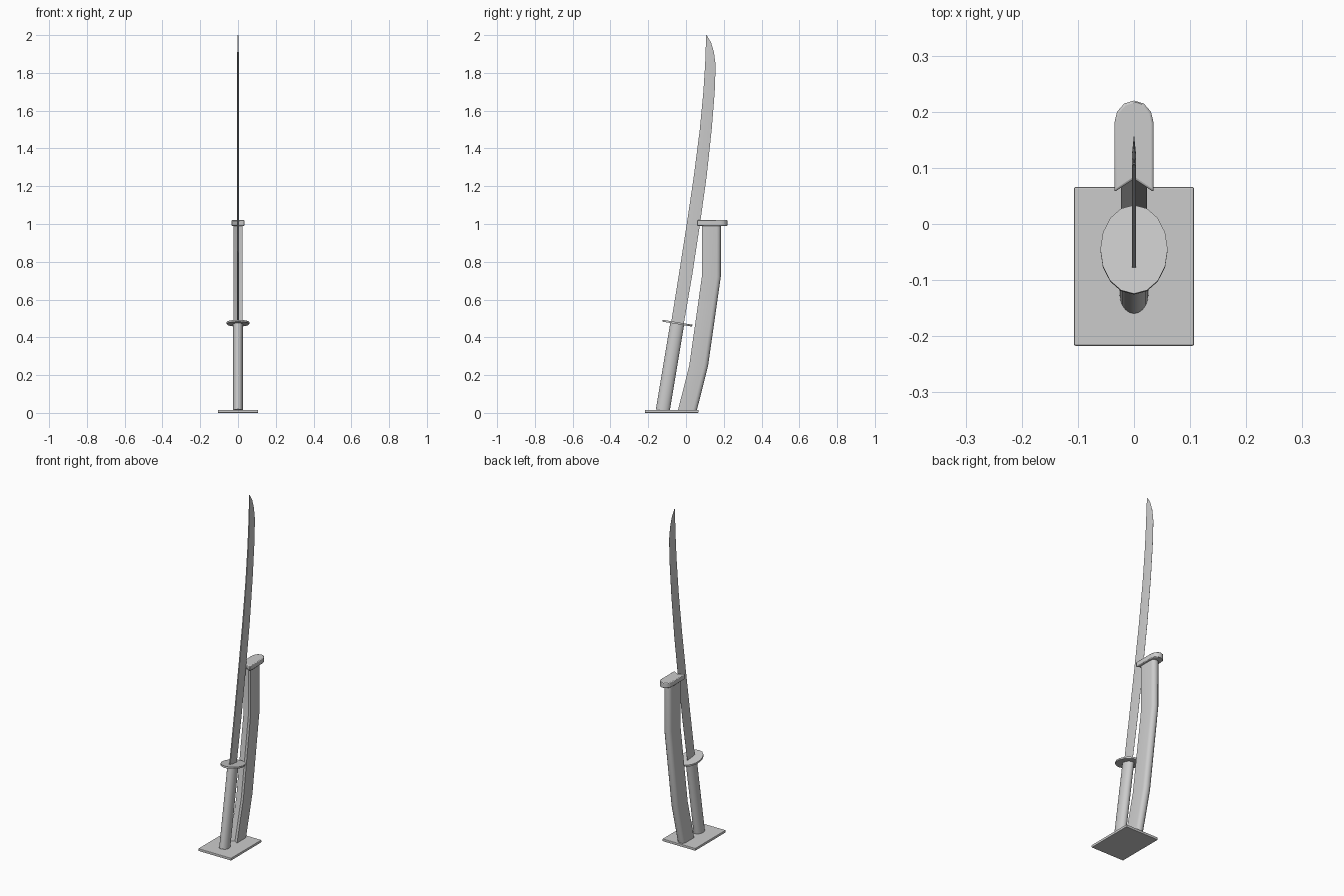
import bpy, bmesh, math
from mathutils import Vector

if "Cube" in bpy.data.objects:
    bpy.data.objects.remove(bpy.data.objects["Cube"])


def loft(name, rings, smooth=False):
    """Skin a list of equal-sized closed rings and cap both ends."""
    bm = bmesh.new()
    loops = [[bm.verts.new(p) for p in r] for r in rings]
    n = len(loops[0])
    for a, b in zip(loops, loops[1:]):
        for i in range(n):
            j = (i + 1) % n
            bm.faces.new((a[i], a[j], b[j], b[i]))
    bm.faces.new(loops[0][::-1])
    bm.faces.new(loops[-1])
    bmesh.ops.triangulate(bm, faces=[f for f in bm.faces if len(f.verts) > 4])
    bmesh.ops.recalc_face_normals(bm, faces=bm.faces)
    me = bpy.data.meshes.new(name)
    bm.to_mesh(me)
    bm.free()
    ob = bpy.data.objects.new(name, me)
    bpy.context.collection.objects.link(ob)
    if smooth:
        bpy.ops.object.select_all(action='DESELECT')
        ob.select_set(True)
        bpy.context.view_layer.objects.active = ob
        bpy.ops.object.shade_smooth_by_angle(angle=math.radians(35))
    return ob


def bevel(ob, width):
    m = ob.modifiers.new("bevel", 'BEVEL')
    m.width = width
    m.segments = 2
    m.limit_method = 'ANGLE'
    m.angle_limit = math.radians(50)


def rect(x, y0, y1, z):
    return [(-x, y0, z), (x, y0, z), (x, y1, z), (-x, y1, z)]


# Base plate
base = loft("base_plate", [rect(0.107, -0.217, 0.066, z) for z in (0, 0.015)])
bevel(base, 0.003)


# Rest section: V-notched front, straight sides, rounded back
def notched(hw, y0, y1, notch, round_depth, z):
    ys = y1 - round_depth
    pts = [(0, y0 + notch, z), (hw, y0, z)]
    for i in range(7):
        a = math.pi * i / 6
        pts.append((hw * math.cos(a), ys + round_depth * math.sin(a), z))
    pts.append((-hw, y0, z))
    return pts


# Curved post supporting the sword
post_path = [(0.012, 0.007), (0.25, 0.067), (0.72, 0.134), (1.0, 0.135)]
loft("rest_post", [notched(0.023, y - 0.05, y + 0.05, 0.014, 0.022, z)
                   for z, y in post_path], True)

# Rest cap on top of the post
cap = loft("rest_cap", [notched(0.035, 0.057, 0.22, 0.023, 0.04, z)
                        for z in (0.99, 1.02)], True)
bevel(cap, 0.004)

# Tilted frame shared by handle and guard
center = Vector((0, -0.046, 0.475))
axis = Vector((0, 0.167, 1)).normalized()
side = Vector((0, 1, -0.167)).normalized()


def ellipse(rx, ry, d, n):
    return [center + axis * d + Vector((rx, 0, 0)) * math.cos(2 * math.pi * i / n)
            + side * ry * math.sin(2 * math.pi * i / n) for i in range(n)]


# Handle and guard
loft("handle", [ellipse(0.026, 0.037, d, 20) for d in (-0.468, 0)], True)
loft("guard", [ellipse(0.06, 0.08, d, 16) for d in (-0.005, 0.005)])

# Blade: flat spine in front, cutting edge behind; rows are z, spine y, edge y
rows = [(0.25, -0.11, -0.065), (0.47, -0.08, -0.012), (0.73, -0.038, 0.033),
        (1.0, 0.004, 0.074), (1.25, 0.041, 0.109), (1.5, 0.073, 0.136),
        (1.7, 0.092, 0.152), (1.84, 0.101, 0.157), (1.91, 0.104, 0.148),
        (1.96, 0.105, 0.133), (2.0, 0.106, 0.109)]
rings = []
for z, a, b in rows:
    t = 0.004 if z < 1.95 else 0.002
    m = a + (b - a) * 0.35
    rings.append([(-t * 0.8, a, z), (t * 0.8, a, z), (t, m, z),
                  (0.0003, b, z), (-0.0003, b, z), (-t, m, z)])
loft("blade", rings, True)
